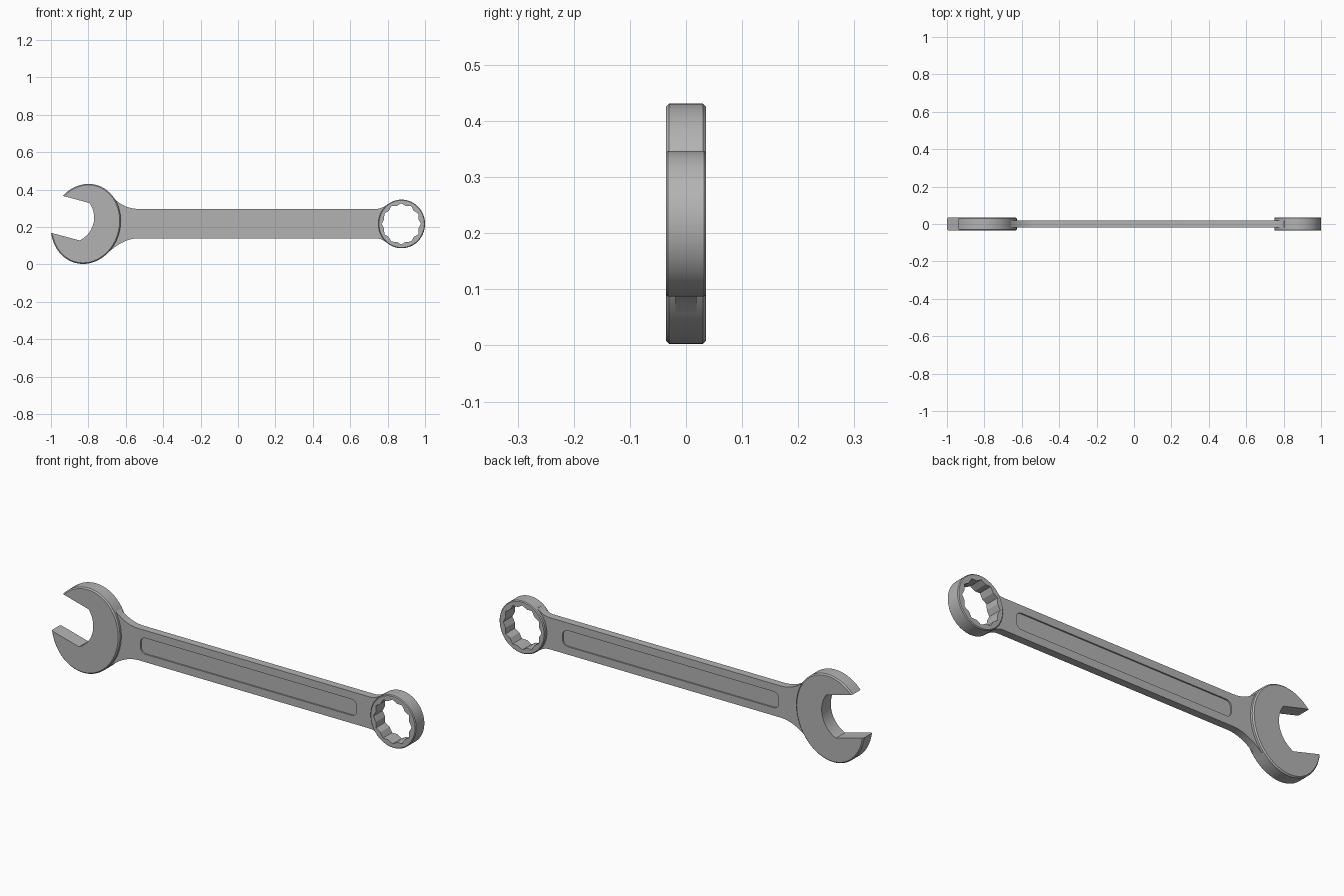
import bpy, bmesh
from math import sin, cos, pi, radians, sqrt

if "Cube" in bpy.data.objects:
    bpy.data.objects.remove(bpy.data.objects["Cube"])

steel = bpy.data.materials.new("brushed_steel")
steel.use_nodes = True
steel.diffuse_color = (0.45, 0.45, 0.45, 1)
steel.node_tree.nodes["Principled BSDF"].inputs["Base Color"].default_value = (0.45, 0.45, 0.45, 1)

MID = 0.217          # height of the long axis
HEAD_X, RING_X = -0.814, 0.875
TILT = radians(-15)  # jaw opening angle


def prism(name, outline, half, y=0, bevel=0):
    """Extrude an x/z outline along y, optionally chamfering both rims."""
    bm = bmesh.new()
    face = bm.faces.new([bm.verts.new((x, y - half, z)) for x, z in outline])
    ext = bmesh.ops.extrude_face_region(bm, geom=[face])["geom"]
    for v in ext:
        if isinstance(v, bmesh.types.BMVert):
            v.co.y = y + half
    bmesh.ops.recalc_face_normals(bm, faces=bm.faces[:])
    if bevel:
        rims = [e for e in bm.edges if abs(e.verts[0].co.y - e.verts[1].co.y) < 1e-6]
        bmesh.ops.bevel(bm, geom=rims, offset=bevel, segments=1, affect='EDGES')
    mesh = bpy.data.meshes.new(name)
    bm.to_mesh(mesh)
    bm.free()
    mesh.materials.append(steel)
    obj = bpy.data.objects.new(name, mesh)
    bpy.context.collection.objects.link(obj)
    return obj


def cut(obj, cutter):
    mod = obj.modifiers.new("cut", 'BOOLEAN')
    mod.operation, mod.solver, mod.object = 'DIFFERENCE', 'EXACT', cutter
    bpy.context.view_layer.objects.active = obj
    bpy.ops.object.modifier_apply(modifier=mod.name)
    bpy.data.objects.remove(cutter)


def arc(cx, cz, rx, rz, start, end, n):
    return [(cx + rx * cos(a), cz + rz * sin(a))
            for a in (radians(start + (end - start) * i / n) for i in range(n + 1))]


def curve(a, b, c, n=10):
    return [tuple((1 - t) ** 2 * p + 2 * t * (1 - t) * q + t * t * r for p, q, r in zip(a, b, c))
            for t in (i / n for i in range(n + 1))]


def tilted(points):
    return [(HEAD_X + u * cos(TILT) - v * sin(TILT), MID + u * sin(TILT) + v * cos(TILT))
            for u, v in points]


# Open jaw: tilted oval disc with a round-bottomed slot
jaw = prism("open_jaw", tilted(arc(0, 0, 0.185, 0.216, 0, 360, 80)[:-1]), 0.036, bevel=0.006)
low, high, root, radius = -0.094, 0.113, 0.039, 0.135
mid = (low + high) / 2
bottom = []
for i in range(17):
    v = low + (high - low) * i / 16
    bottom.append((root - radius + sqrt(radius ** 2 - (v - mid) ** 2), v))
cut(jaw, prism("jaw_slot", tilted([(-0.4, high), (-0.4, low)] + bottom), 0.1))

# Ring end: chamfered disc with a twelve-point socket
ring = prism("ring_end", arc(RING_X, MID, 0.125, 0.13, 0, 360, 72)[:-1], 0.036, bevel=0.004)
star = []
for i in range(24):
    k, a = (1 if i % 2 == 0 else 0.9), i * pi / 12
    star.append((RING_X - 0.002 + 0.105 * k * cos(a), MID + 0.11 * k * sin(a)))
cut(ring, prism("socket", star, 0.1))

# Handle: flat bar flaring into both heads
top, base = 0.297, 0.14
outline = curve((-0.68, 0.37), (-0.615, top), (-0.53, top))
outline += curve((0.735, top), (0.77, top), (0.803, 0.324))
outline += arc(RING_X, MID, 0.116, 0.121, 120, 240, 24)
outline += curve((0.803, 2 * MID - 0.324), (0.77, base), (0.735, base))
outline += curve((-0.53, base), (-0.615, base), (-0.70, 0.058))
handle = prism("handle", outline, 0.019)

# Rounded recess on each side of the handle
recess = []
for cx, cz, start in ((0.636, 0.231, 0), (-0.494, 0.231, 90), (-0.494, 0.207, 180), (0.636, 0.207, 270)):
    recess += arc(cx, cz, 0.028, 0.028, start, start + 90, 6)
for side in (-1, 1):
    cut(handle, prism("recess", recess, 0.01, y=side * 0.022))

# Smooth the curved walls and keep the rims crisp
for obj in (jaw, ring, handle):
    bpy.ops.object.select_all(action='DESELECT')
    obj.select_set(True)
    bpy.context.view_layer.objects.active = obj
    bpy.ops.object.shade_smooth_by_angle(angle=radians(25))
